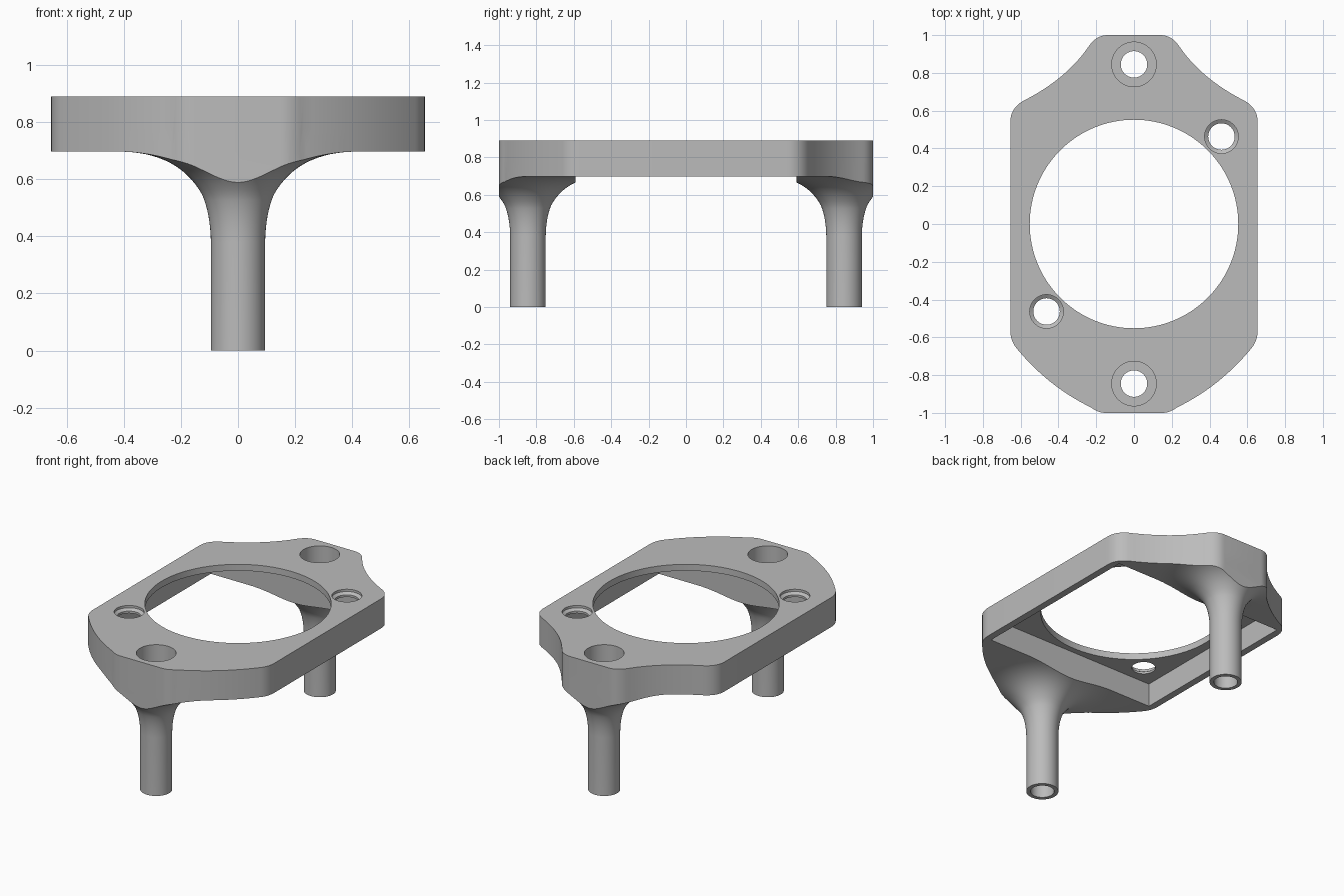
import bpy
import bmesh
import math
from mathutils import Vector

cube = bpy.data.objects.get("Cube")
if cube:
    bpy.data.objects.remove(cube)

TOP, BOTTOM, CEILING = 0.89, 0.697, 0.848   # plate levels
LEG_Y = 0.845                               # leg axis distance


def make_object(name, bm):
    bmesh.ops.recalc_face_normals(bm, faces=bm.faces)
    mesh = bpy.data.meshes.new(name)
    bm.to_mesh(mesh)
    bm.free()
    obj = bpy.data.objects.new(name, mesh)
    bpy.context.collection.objects.link(obj)
    return obj


def bezier(a, b, c, n):
    a, b, c = Vector(a), Vector(b), Vector(c)
    return [a * (1 - t) ** 2 + b * 2 * t * (1 - t) + c * t * t
            for t in (i / n for i in range(n + 1))]


def prism(name, outline, z0, z1):
    bm = bmesh.new()
    face = bm.faces.new([bm.verts.new((p[0], p[1], z0)) for p in outline])
    made = bmesh.ops.extrude_face_region(bm, geom=[face])["geom"]
    verts = [v for v in made if isinstance(v, bmesh.types.BMVert)]
    bmesh.ops.translate(bm, verts=verts, vec=(0, 0, z1 - z0))
    return make_object(name, bm)


def lathe(name, profile, x, y, segments=64):
    """Closed solid of revolution about a vertical axis at x, y."""
    bm = bmesh.new()
    rings = []
    for r, z in profile:
        angles = [2 * math.pi * i / segments for i in range(segments)]
        rings.append([bm.verts.new((x + r * math.cos(a), y + r * math.sin(a), z))
                      for a in angles])
    for low, high in zip(rings, rings[1:]):
        for i in range(segments):
            j = (i + 1) % segments
            bm.faces.new((low[i], low[j], high[j], high[i]))
    bm.faces.new(rings[0])
    bm.faces.new(rings[-1])
    return make_object(name, bm)


def combine(target, other, operation):
    """Apply a boolean, then remove the helper."""
    mod = target.modifiers.new("boolean", 'BOOLEAN')
    mod.operation, mod.solver, mod.object = operation, 'EXACT', other
    graph = bpy.context.evaluated_depsgraph_get()
    mesh = bpy.data.meshes.new_from_object(target.evaluated_get(graph))
    target.modifiers.remove(mod)
    target.data = mesh
    bpy.data.objects.remove(other)


# Plate outline: bulging shoulders at the front, hollow ones at the back
half = (bezier((0.15, -1), (0.19, -1), (0.23, -0.97), 6)
        + bezier((0.23, -0.97), (0.455, -0.86), (0.62, -0.66), 14)[1:]
        + bezier((0.62, -0.66), (0.655, -0.62), (0.655, -0.56), 8)[1:]
        + bezier((0.655, 0.54), (0.655, 0.61), (0.59, 0.65), 8)
        + bezier((0.59, 0.65), (0.36, 0.765), (0.24, 0.94), 14)[1:]
        + bezier((0.24, 0.94), (0.20, 1), (0.14, 1), 8)[1:])
outline = half + [Vector((-p.x, p.y)) for p in reversed(half)]

body = prism("mounting_plate", outline, BOTTOM, TOP)

# Legs that flare into the underside, trimmed to the outline
flare = ([Vector((0.095, 0))]
         + bezier((0.095, 0.38), (0.097, 0.48), (0.125, 0.545), 8)
         + bezier((0.125, 0.545), (0.205, 0.69), (0.40, BOTTOM), 14)[1:]
         + [Vector((0.40, 0.78))])
for side in (-1, 1):
    leg = lathe("leg", flare, 0, side * LEG_Y)
    combine(leg, prism("trim", outline, -0.1, 0.85), 'INTERSECT')
    combine(body, leg, 'UNION')

# Rectangular pocket underneath
pocket = [(-0.61, -0.59), (0.61, -0.59), (0.61, 0.59), (-0.61, 0.59)]
combine(body, prism("pocket", pocket, 0.5, CEILING), 'DIFFERENCE')

# Central opening
combine(body, lathe("opening", [(0.552, 0.6), (0.552, 1)], 0, 0, 128), 'DIFFERENCE')

for side in (-1, 1):
    # Counterbored bolt hole through the leg
    bolt = [(0.07, -0.1), (0.07, 0.68), (0.118, 0.68), (0.118, 1)]
    combine(body, lathe("bolt_hole", bolt, 0, side * LEG_Y), 'DIFFERENCE')
    # Countersunk screw hole in the thin web
    screw = [(0.07, 0.8), (0.07, 0.862), (0.089, 0.875), (0.089, 1)]
    combine(body, lathe("screw_hole", screw, side * 0.463, side * 0.463), 'DIFFERENCE')

# Single grey finish
grey = bpy.data.materials.new("plain_grey")
grey.use_nodes = True
colour = (0.5, 0.5, 0.5, 1)
grey.diffuse_color = colour
grey.node_tree.nodes["Principled BSDF"].inputs["Base Color"].default_value = colour
body.data.materials.clear()
body.data.materials.append(grey)
for poly in body.data.polygons:
    poly.material_index = 0

bpy.ops.object.select_all(action='DESELECT')
body.select_set(True)
bpy.context.view_layer.objects.active = body
bpy.ops.object.shade_smooth_by_angle(angle=math.radians(25))
